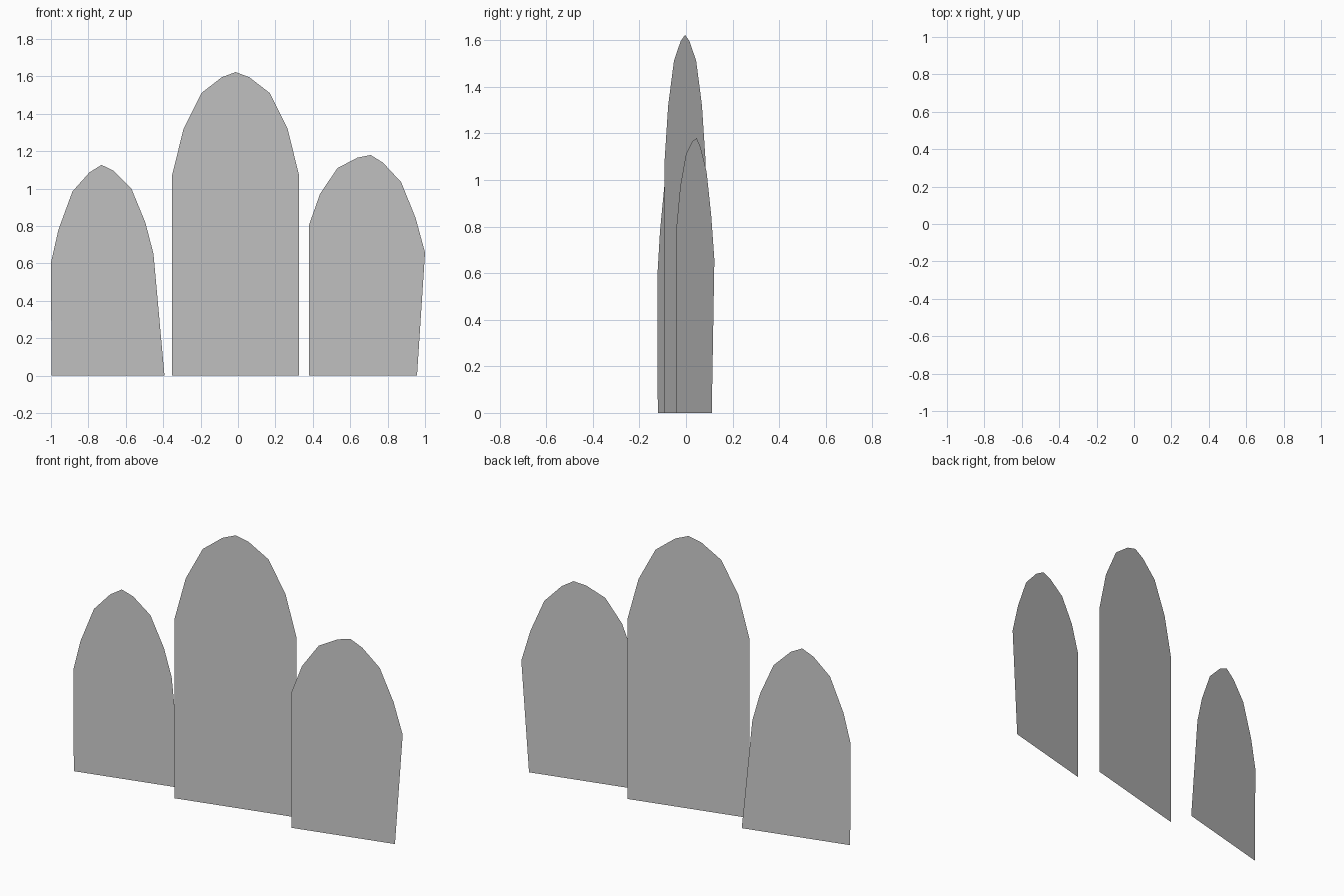
import bpy

if "Cube" in bpy.data.objects:
    bpy.data.objects.remove(bpy.data.objects["Cube"])

SLOPE = 0.261  # every panel is turned about 15 degrees around z


def panel(name, outline, x0, y0):
    """Upright flat panel from an (x, z) outline; its plane passes through (x0, y0)."""
    verts = [(x, y0 + SLOPE * (x - x0), z) for x, z in reversed(outline)]
    mesh = bpy.data.meshes.new(name)
    mesh.from_pydata(verts, [], [range(len(verts))])
    mesh.update()
    obj = bpy.data.objects.new(name, mesh)
    bpy.context.collection.objects.link(obj)
    return obj


# Tall symmetric arched centre panel: half profile mirrored about its axis
axis = -0.013
half = [(0.34, 0), (0.34, 1.07), (0.278, 1.32), (0.183, 1.511), (0.073, 1.596)]
centre = [(axis - w, z) for w, z in half] + [(axis, 1.623)]
centre += [(axis + w, z) for w, z in reversed(half)]
panel("centre_panel", centre, axis, -0.004)

# Shorter left panel, leaning slightly outwards
panel("left_panel", [
    (-0.997, 0), (-1.0, 0.604), (-0.96, 0.781), (-0.885, 0.985),
    (-0.794, 1.087), (-0.73, 1.127), (-0.666, 1.096), (-0.57, 1.0),
    (-0.495, 0.818), (-0.452, 0.652), (-0.393, 0)], -1.0, -0.122)

# Shorter right panel, leaning slightly outwards
panel("right_panel", [
    (0.38, 0), (0.38, 0.807), (0.439, 0.973), (0.532, 1.11),
    (0.639, 1.166), (0.709, 1.18), (0.775, 1.139), (0.872, 1.035),
    (0.949, 0.845), (1.0, 0.658), (0.957, 0)], 0.38, -0.04)
